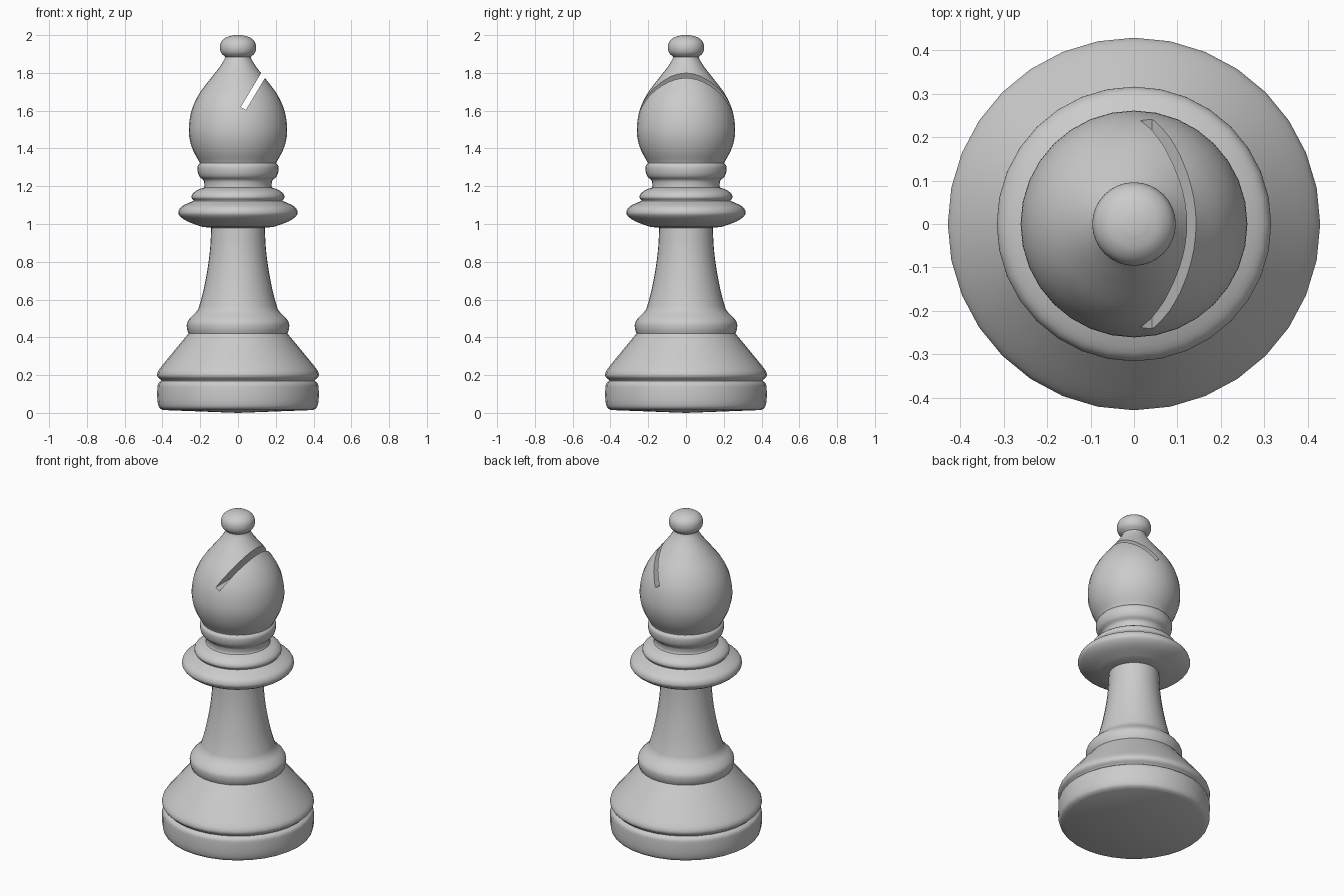
import bpy, bmesh, math
from mathutils import Matrix

if "Cube" in bpy.data.objects:
    bpy.data.objects.remove(bpy.data.objects["Cube"])

SIDES = 32


def curve(points, steps=4):
    """Smooth (Catmull-Rom) line through the given (radius, height) points."""
    p = [points[0]] + points + [points[-1]]
    out = []
    for i in range(1, len(p) - 2):
        a, b, c, d = p[i - 1:i + 3]
        for s in range(steps):
            t = s / steps
            out.append(tuple(0.5 * (2 * b[k] + (c[k] - a[k]) * t
                       + (2 * a[k] - 5 * b[k] + 4 * c[k] - d[k]) * t * t
                       + (3 * b[k] - a[k] - 3 * c[k] + d[k]) * t ** 3) for k in (0, 1)))
    return out + [points[-1]]


def lathe(name, profile):
    """Closed solid of revolution; the profile starts and ends on the axis."""
    bm = bmesh.new()
    bottom = bm.verts.new((0, 0, profile[0][1]))
    top = bm.verts.new((0, 0, profile[-1][1]))
    rings = []
    for r, z in profile[1:-1]:
        rings.append([bm.verts.new((r * math.cos(2 * math.pi * i / SIDES),
                                    r * math.sin(2 * math.pi * i / SIDES), z))
                      for i in range(SIDES)])
    for i in range(SIDES):
        j = (i + 1) % SIDES
        bm.faces.new((bottom, rings[0][j], rings[0][i]))
        bm.faces.new((top, rings[-1][i], rings[-1][j]))
        for lo, hi in zip(rings, rings[1:]):
            bm.faces.new((lo[i], lo[j], hi[j], hi[i]))
    bmesh.ops.recalc_face_normals(bm, faces=bm.faces)
    mesh = bpy.data.meshes.new(name)
    bm.to_mesh(mesh)
    bm.free()
    obj = bpy.data.objects.new(name, mesh)
    bpy.context.collection.objects.link(obj)
    return obj


# Sections of the profile, bottom to top; creases lie between sections
sections = [
    # foot disc
    [(0.395, 0.015), (0.418, 0.03), (0.427, 0.07), (0.427, 0.13), (0.422, 0.155), (0.405, 0.17)],
    # sloping base
    [(0.408, 0.175), (0.425, 0.19), (0.427, 0.21), (0.41, 0.24), (0.345, 0.32), (0.272, 0.408)],
    # base ring
    [(0.262, 0.42), (0.27, 0.445), (0.27, 0.475), (0.255, 0.50), (0.225, 0.53)],
    # stem
    [(0.21, 0.55), (0.185, 0.64), (0.16, 0.77), (0.147, 0.88), (0.142, 0.98)],
    # wide collar
    [(0.19, 0.985), (0.27, 1.015), (0.31, 1.045), (0.314, 1.07), (0.295, 1.095), (0.235, 1.123)],
    # small collar
    [(0.236, 1.127), (0.246, 1.14), (0.24, 1.16), (0.215, 1.18), (0.182, 1.192)],
    # neck ring
    [(0.178, 1.20), (0.182, 1.23), (0.203, 1.25), (0.213, 1.275), (0.214, 1.305), (0.202, 1.322)],
    # mitre body
    [(0.204, 1.328), (0.238, 1.39), (0.258, 1.46), (0.259, 1.53), (0.243, 1.61),
     (0.205, 1.69), (0.145, 1.77), (0.098, 1.83), (0.073, 1.87), (0.068, 1.885)],
    # knob
    [(0.072, 1.888), (0.09, 1.907), (0.096, 1.935), (0.088, 1.965), (0.062, 1.988), (0.025, 1.999)],
]
profile = [(0, 0.008)]
for sec in sections:
    profile += curve(sec)
profile.append((0, 2.0))
profile[0] = (0, 0.0)
piece = lathe("chess_piece", profile)

# Slanted slot cut right through the head
cutter_mesh = bpy.data.meshes.new("slot_cutter")
bm = bmesh.new()
bmesh.ops.create_cube(bm, size=1)
bmesh.ops.transform(bm, verts=bm.verts, matrix=(
    Matrix.Translation((0.028, 0, 1.612)) @ Matrix.Rotation(math.radians(31), 4, 'Y')
    @ Matrix.Translation((0, 0, 0.15)) @ Matrix.Diagonal((0.031, 1, 0.3, 1))))
bm.to_mesh(cutter_mesh)
bm.free()
cutter = bpy.data.objects.new("slot_cutter", cutter_mesh)
bpy.context.collection.objects.link(cutter)
cutter.hide_render = True

bpy.context.view_layer.objects.active = piece
piece.select_set(True)
mod = piece.modifiers.new("slot", 'BOOLEAN')
mod.operation = 'DIFFERENCE'
mod.solver = 'EXACT'
mod.object = cutter
bpy.ops.object.modifier_apply(modifier=mod.name)
bpy.data.objects.remove(cutter)
bpy.ops.object.shade_smooth_by_angle(angle=math.radians(35))
